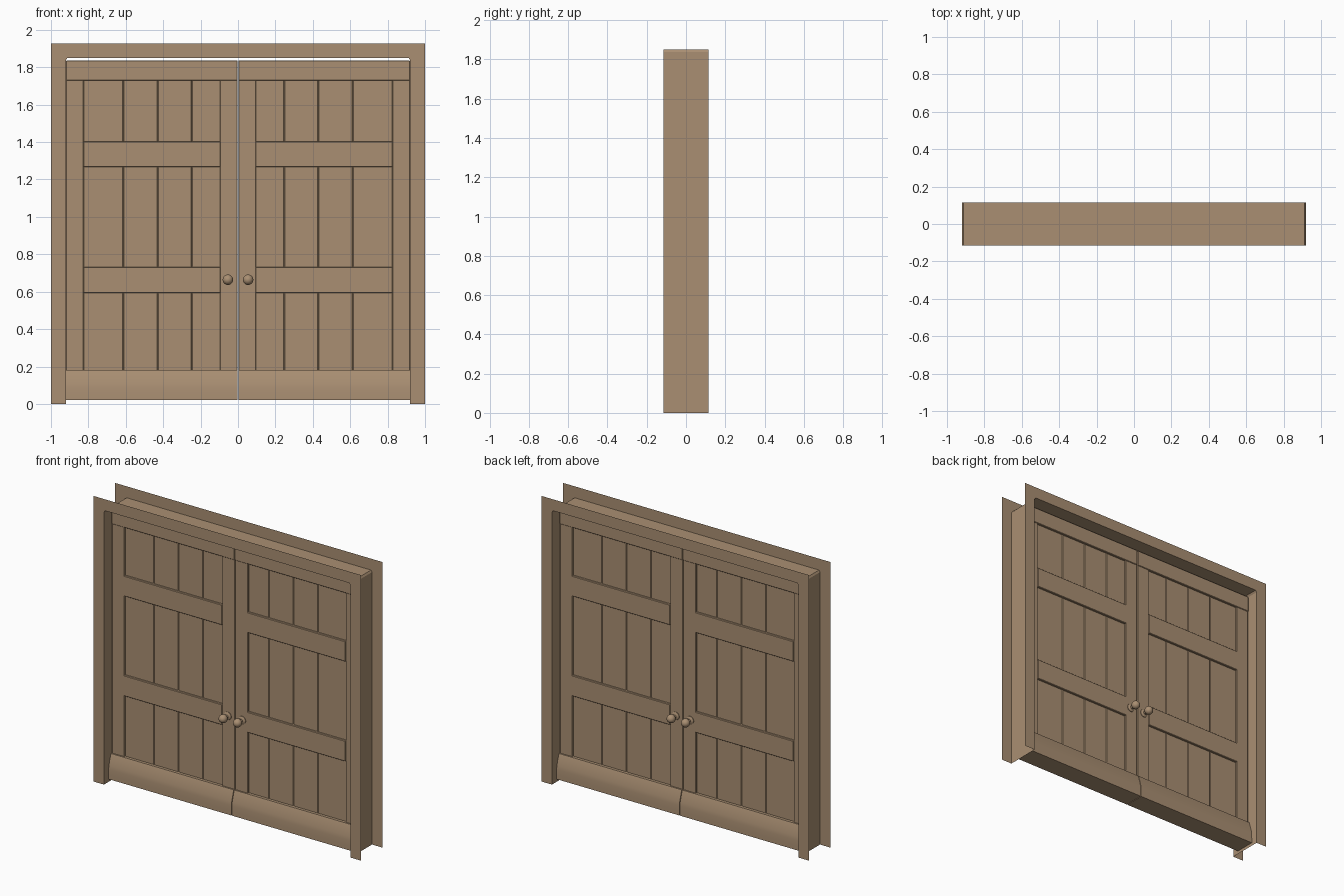
import bpy, bmesh, math

if "Cube" in bpy.data.objects:
    bpy.data.objects.remove(bpy.data.objects["Cube"])

wood = bpy.data.materials.new("brown wood")
wood.diffuse_color = (0.40, 0.275, 0.17, 1)
wood.use_nodes = True
wood.node_tree.nodes["Principled BSDF"].inputs["Base Color"].default_value = wood.diffuse_color


def finish(name, bm, smooth=None):
    bmesh.ops.remove_doubles(bm, verts=bm.verts, dist=1e-5)
    bmesh.ops.recalc_face_normals(bm, faces=bm.faces)
    me = bpy.data.meshes.new(name)
    bm.to_mesh(me)
    bm.free()
    me.materials.append(wood)
    ob = bpy.data.objects.new(name, me)
    bpy.context.collection.objects.link(ob)
    if smooth:
        bpy.ops.object.select_all(action='DESELECT')
        ob.select_set(True)
        bpy.context.view_layer.objects.active = ob
        bpy.ops.object.shade_smooth_by_angle(angle=math.radians(smooth))
    return ob


def prism(name, section, x0, x1, smooth=None):
    """Extrude a (y, z) section along x."""
    bm = bmesh.new()
    a = [bm.verts.new((x0, y, z)) for y, z in section]
    b = [bm.verts.new((x1, y, z)) for y, z in section]
    bm.faces.new(a)
    bm.faces.new(b)
    n = len(a)
    for i in range(n):
        j = (i + 1) % n
        bm.faces.new((a[i], a[j], b[j], b[i]))
    return finish(name, bm, smooth)


def box(name, x0, x1, d, z0, z1, bevel=0.0):
    """Box centred on y = 0 with half depth d."""
    ob = prism(name, [(-d, z0), (d, z0), (d, z1), (-d, z1)], x0, x1)
    if bevel:
        m = ob.modifiers.new("edge", 'BEVEL')
        m.width, m.segments = bevel, 1
    return ob


# Frame: thin lining with flat casings on the front and back
D = 0.115
inner = [(-.92, 0), (-.92, 1.838), (-.912, 1.85), (.912, 1.85), (.92, 1.838), (.92, 0)]
outer = [(-1, 0), (-1, 1.927), (-1, 1.927), (1, 1.927), (1, 1.927), (1, 0)]
bm = bmesh.new()
rings = [[bm.verts.new((x, y, z)) for x, z in path]
         for path, y in ((outer, -D), (inner, -D), (inner, D), (outer, D))]
for r, s in zip(rings, rings[1:]):
    for i in range(5):
        bm.faces.new((r[i], r[i + 1], s[i + 1], s[i]))
bmesh.ops.dissolve_degenerate(bm, dist=1e-5, edges=bm.edges)
finish("door_frame", bm)

# Flared bottom rail section, mirrored front to back
half = [(.069, .02), (.0685, .05), (.067, .085), (.064, .11), (.054, .145), (.045, .175), (.042, .182)]
kick = half + [(-y, z) for y, z in reversed(half)]

# Knob outline as (distance from door centre, radius)
knob = [(.028, 0), (.028, .027), (.036, .027), (.040, .020), (.043, .011), (.062, .011)]
knob += [(.082 - .028 * math.cos(a), .028 * math.sin(a))
         for a in [math.pi * k / 10 for k in range(2, 11)]]


def make_knob(name, cx, cz, side):
    bm = bmesh.new()
    vs = [bm.verts.new((cx, side * d, cz + r)) for d, r in knob]
    es = [bm.edges.new(p) for p in zip(vs, vs[1:])]
    bmesh.ops.spin(bm, geom=vs + es, cent=(cx, 0, cz), axis=(0, 1, 0),
                   angle=2 * math.pi, steps=20)
    finish(name, bm, 40)


for s, tag in ((-1, "left"), (1, "right")):
    def span(a, b):
        return sorted((s * a, s * b))

    # Rails and stiles
    box(tag + "_top_rail", *span(.002, .919), .037, 1.73, 1.837, .003)
    prism(tag + "_bottom_rail", kick, *span(.002, .919), 35)
    box(tag + "_inner_stile", *span(.002, .096), .032, .15, 1.75, .003)
    box(tag + "_outer_stile", *span(.825, .919), .032, .15, 1.75, .003)

    # Upright boards with chamfered joints
    edges = [.09, .247, .430, .613, .828]
    for i in range(4):
        box(f"{tag}_board_{i + 1}", *span(edges[i], edges[i + 1]), .022, .15, 1.75, .004)

    # Cross battens
    for z0, z1, n in ((.593, .732, "lower"), (1.267, 1.404, "upper")):
        box(f"{tag}_{n}_batten", *span(.093, .827), .037, z0, z1, .003)

    # Knobs on both faces
    for side, face in ((-1, "front"), (1, "back")):
        make_knob(f"{tag}_{face}_knob", s * .054, .664, side)
